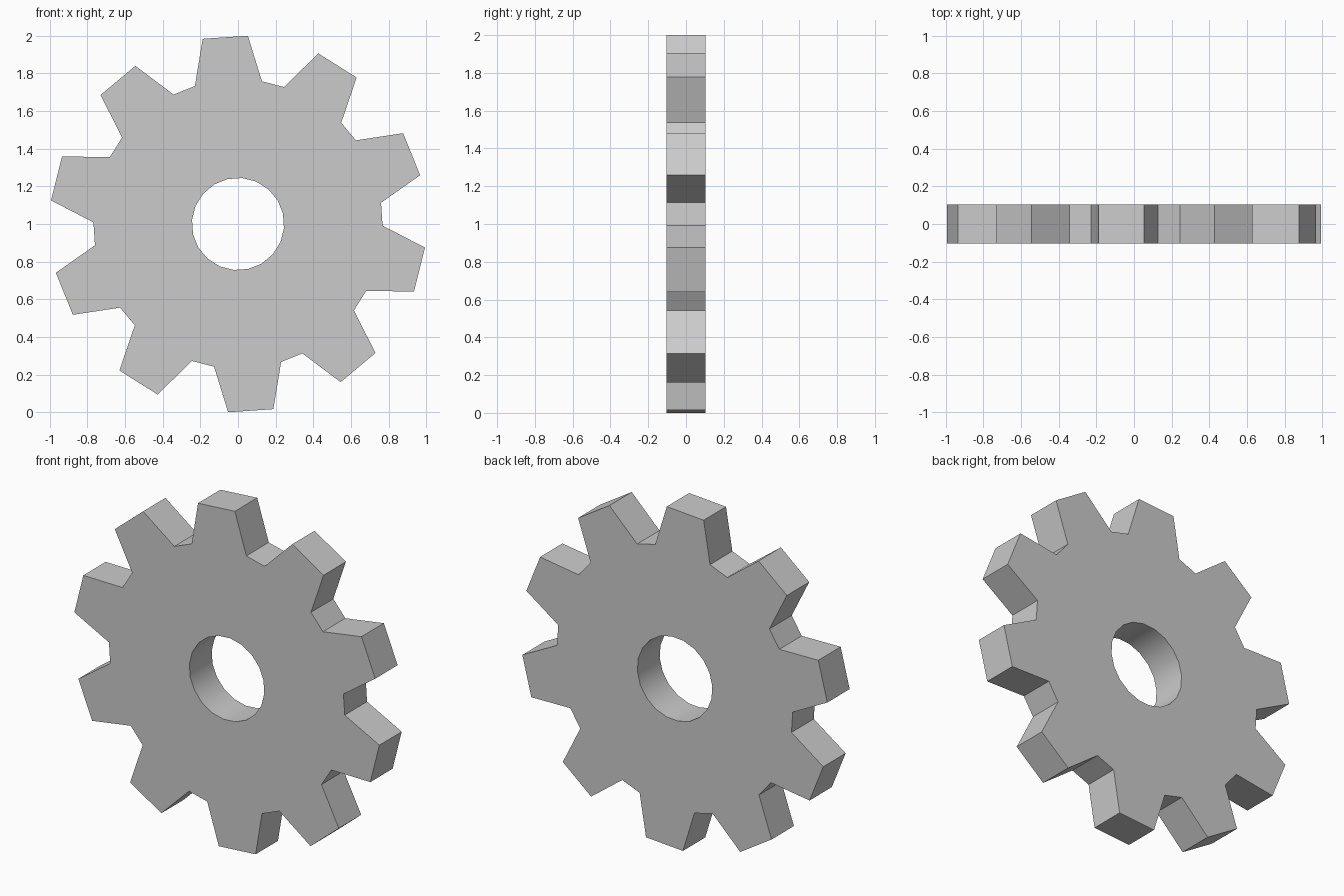
import bpy, bmesh
from math import sin, cos, radians

if "Cube" in bpy.data.objects:
    bpy.data.objects.remove(bpy.data.objects["Cube"])

TEETH = 10
STEP = 360 / TEETH
PHASE = 93.9                      # angle of the top tooth's centre line
TIP_R, ROOT_R, BORE_R = 1.0013, 0.768, 0.245
TIP_HALF, ROOT_HALF, BORE_HALF = 6.9, 13.45, 9.0
HALF_DEPTH = 0.104

bm = bmesh.new()


def point(radius, degrees):
    a = radians(degrees)
    return bm.verts.new((radius * cos(a), -HALF_DEPTH, 1 + radius * sin(a)))


# Points of each tooth: bore pair, root pair and tip pair
sectors = []
for i in range(TEETH):
    c = PHASE + i * STEP
    sectors.append([point(r, c + s * h)
                    for r, h in ((BORE_R, BORE_HALF), (ROOT_R, ROOT_HALF), (TIP_R, TIP_HALF))
                    for s in (-1, 1)])

# Front face: one tooth panel and one gap panel per sector
for i, (b0, b1, r0, r1, t0, t1) in enumerate(sectors):
    nxt = sectors[(i + 1) % TEETH]
    bm.faces.new((b0, r0, t0, t1, r1, b1))
    bm.faces.new((b1, r1, nxt[2], nxt[0]))

# Thickness
front = bm.faces[:]
result = bmesh.ops.extrude_face_region(bm, geom=front, use_keep_orig=True)
moved = [g for g in result["geom"] if isinstance(g, bmesh.types.BMVert)]
bmesh.ops.translate(bm, verts=moved, vec=(0, 2 * HALF_DEPTH, 0))
bmesh.ops.recalc_face_normals(bm, faces=bm.faces[:])

mesh = bpy.data.meshes.new("gear_wheel")
bm.to_mesh(mesh)
bm.free()
gear = bpy.data.objects.new("gear_wheel", mesh)
bpy.context.collection.objects.link(gear)

# Smooth bore, crisp teeth
bpy.context.view_layer.objects.active = gear
gear.select_set(True)
bpy.ops.object.shade_smooth_by_angle(angle=radians(25))
